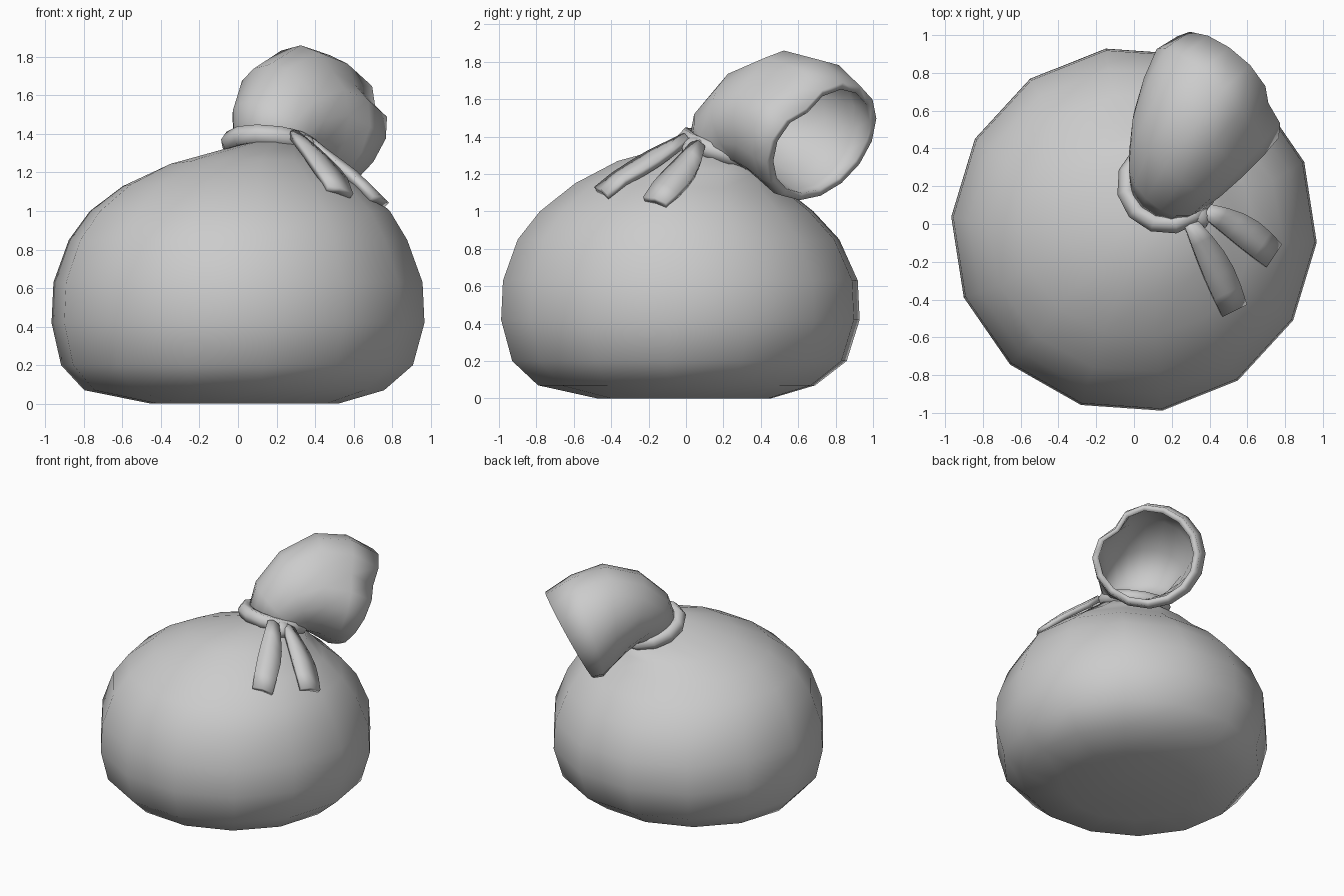
import bpy, bmesh, math
from mathutils import Vector
from mathutils.bvhtree import BVHTree

cube = bpy.data.objects.get("Cube")
if cube:
    bpy.data.objects.remove(cube, do_unlink=True)

cloth = bpy.data.materials.new("grey cloth")
cloth.use_nodes = True
grey = (0.6, 0.6, 0.6, 1)
cloth.diffuse_color = grey
cloth.node_tree.nodes["Principled BSDF"].inputs["Base Color"].default_value = grey


def finish(name, bm, sharp_angle=180):
    """Turn a bmesh into a smooth shaded object."""
    bmesh.ops.recalc_face_normals(bm, faces=bm.faces)
    mesh = bpy.data.meshes.new(name)
    bm.to_mesh(mesh)
    bm.free()
    mesh.materials.append(cloth)
    obj = bpy.data.objects.new(name, mesh)
    bpy.context.collection.objects.link(obj)
    bpy.ops.object.select_all(action="DESELECT")
    obj.select_set(True)
    bpy.context.view_layer.objects.active = obj
    if sharp_angle < 180:
        bpy.ops.object.shade_smooth_by_angle(angle=math.radians(sharp_angle))
    else:
        bpy.ops.object.shade_smooth()
    return obj


def loft(rings, closed=False):
    """Skin a list of point rings, capping the ends or closing the loop."""
    bm = bmesh.new()
    loops = [[bm.verts.new(p) for p in ring] for ring in rings]
    count = len(loops[0])
    pairs = list(zip(loops, loops[1:]))
    if closed:
        pairs.append((loops[-1], loops[0]))
    else:
        bm.faces.new(loops[0])
        bm.faces.new(loops[-1])
    for low, high in pairs:
        for i in range(count):
            j = (i + 1) % count
            bm.faces.new((low[i], low[j], high[j], high[i]))
    return bm


# Sack body: height, x limits, y limits, and drop towards the back
BODY = [
    (0.0, -0.45, 0.52, -0.48, 0.46, 0),
    (0.07, -0.8, 0.76, -0.8, 0.7, 0),
    (0.2, -0.92, 0.91, -0.94, 0.87, 0),
    (0.42, -0.97, 0.97, -1.0, 0.94, 0),
    (0.63, -0.96, 0.96, -0.99, 0.93, 0),
    (0.85, -0.88, 0.88, -0.91, 0.83, 0),
    (1.0, -0.77, 0.79, -0.79, 0.69, 0),
    (1.13, -0.6, 0.64, -0.6, 0.55, 0.02),
    (1.23, -0.38, 0.48, -0.37, 0.48, 0.04),
    (1.3, -0.06, 0.38, -0.04, 0.42, 0.06),
]


def body_ring(z, x0, x1, y0, y1, drop, sides=14):
    ring = []
    for i in range(sides):
        a = math.tau * i / sides - 0.07
        c, s = math.cos(a), math.sin(a)
        ring.append(((x0 + x1) / 2 + c * (x1 - x0) / 2,
                     (y0 + y1) / 2 + s * (y1 - y0) / 2, z - drop * s))
    return ring


body_bm = loft([body_ring(*row) for row in BODY])
bmesh.ops.recalc_face_normals(body_bm, faces=body_bm.faces)
surface = BVHTree.FromBMesh(body_bm)
finish("sack_body", body_bm)

# Gathered mouth bends over along the diagonal.
# Outer edge (along, up), inner edge (along, up), side centre, half width, crease
MOUTH = [
    (0.07, 1.36, 0.46, 1.22, 0.02, 0.19, 0),
    (0.14, 1.57, 0.47, 1.23, 0.05, 0.25, 0),
    (0.33, 1.76, 0.51, 1.19, 0.1, 0.32, 0.04),
    (0.6, 1.86, 0.57, 1.13, 0.14, 0.37, 0.1),
    (0.84, 1.81, 0.64, 1.07, 0.17, 0.4, 0.18),
    (1.03, 1.69, 0.7, 1.06, 0.16, 0.38, 0.22),
]
ALONG = Vector((1, 1, 0)).normalized()
ACROSS = Vector((-1, 1, 0)).normalized()
UP = Vector((0, 0, 1))


def mouth_ring(row, scale=1, sides=16):
    ho, zo, hi, zi, w, half, crease = row
    outer, inner = ALONG * ho + UP * zo, ALONG * hi + UP * zi
    centre = (outer + inner) / 2 + ACROSS * w
    ring = []
    for i in range(sides):
        a = math.tau * i / sides - math.pi
        r = scale * (1 - crease * math.exp(-((a + math.pi / 4) / 0.35) ** 2))
        ring.append(centre + r * ((outer - inner) / 2 * math.cos(a)
                                  + ACROSS * half * math.sin(a)))
    return ring


outside = [mouth_ring(row) for row in MOUTH]
inside = [mouth_ring(row, 0.88) for row in reversed(MOUTH[1:])]
finish("sack_mouth", loft(outside + inside))

# Cord around the neck
normal = Vector((0.1, 0.29, 0.95)).normalized()
side = normal.cross(UP).normalized()
front = normal.cross(side)
cord = []
for i in range(12):
    a = math.tau * i / 12
    radial = side * math.cos(a) + front * math.sin(a)
    middle = Vector((0.17, 0.2, 1.33)) + radial * 0.215
    cord.append([middle + radial * 0.05 * math.cos(b) + normal * 0.055 * math.sin(b)
                 for b in (math.tau * k / 6 for k in range(6))])
finish("neck_cord", loft(cord, closed=True))

# Knot
bm = bmesh.new()
bmesh.ops.create_uvsphere(bm, u_segments=8, v_segments=6, radius=0.075)
knot = finish("knot", bm)
knot.location = (0.335, 0.05, 1.335)
knot.scale = (0.95, 1.1, 0.85)
knot.rotation_euler = (0, 0.3, 0.6)


# Ribbon tails lie on the body and widen towards the end
def ribbon(name, start, end, bend):
    start, end = Vector(start), Vector(end)
    direction = (end - start).normalized()
    sideways = Vector((-direction.y, direction.x))
    steps = 5
    bm = bmesh.new()
    rows = []
    for i in range(steps + 1):
        t = i / steps
        centre = start.lerp(end, t) + sideways * bend * math.sin(math.pi * t)
        half = 0.035 + 0.055 * math.sin(min(t * 1.25, 1) * math.pi / 2) - 0.02 * t * t
        row = []
        for k in (-1, 0, 1):
            p = centre + sideways * half * k
            hit = surface.ray_cast(Vector((p.x, p.y, 3)), -UP)[0]
            z = hit.z + 0.015 + 0.035 * (1 - t)
            row.append(bm.verts.new((p.x, p.y, z + (0 if k else 0.012))))
        rows.append(row)
    for near, far in zip(rows, rows[1:]):
        for k in range(2):
            bm.faces.new((near[k], near[k + 1], far[k + 1], far[k]))
    obj = finish(name, bm, 50)
    solid = obj.modifiers.new("thickness", "SOLIDIFY")
    solid.thickness = 0.04
    solid.offset = 0


ribbon("ribbon_tail_front", (0.3, 0), (0.525, -0.45), 0.015)
ribbon("ribbon_tail_side", (0.38, 0.07), (0.73, -0.165), 0.02)
